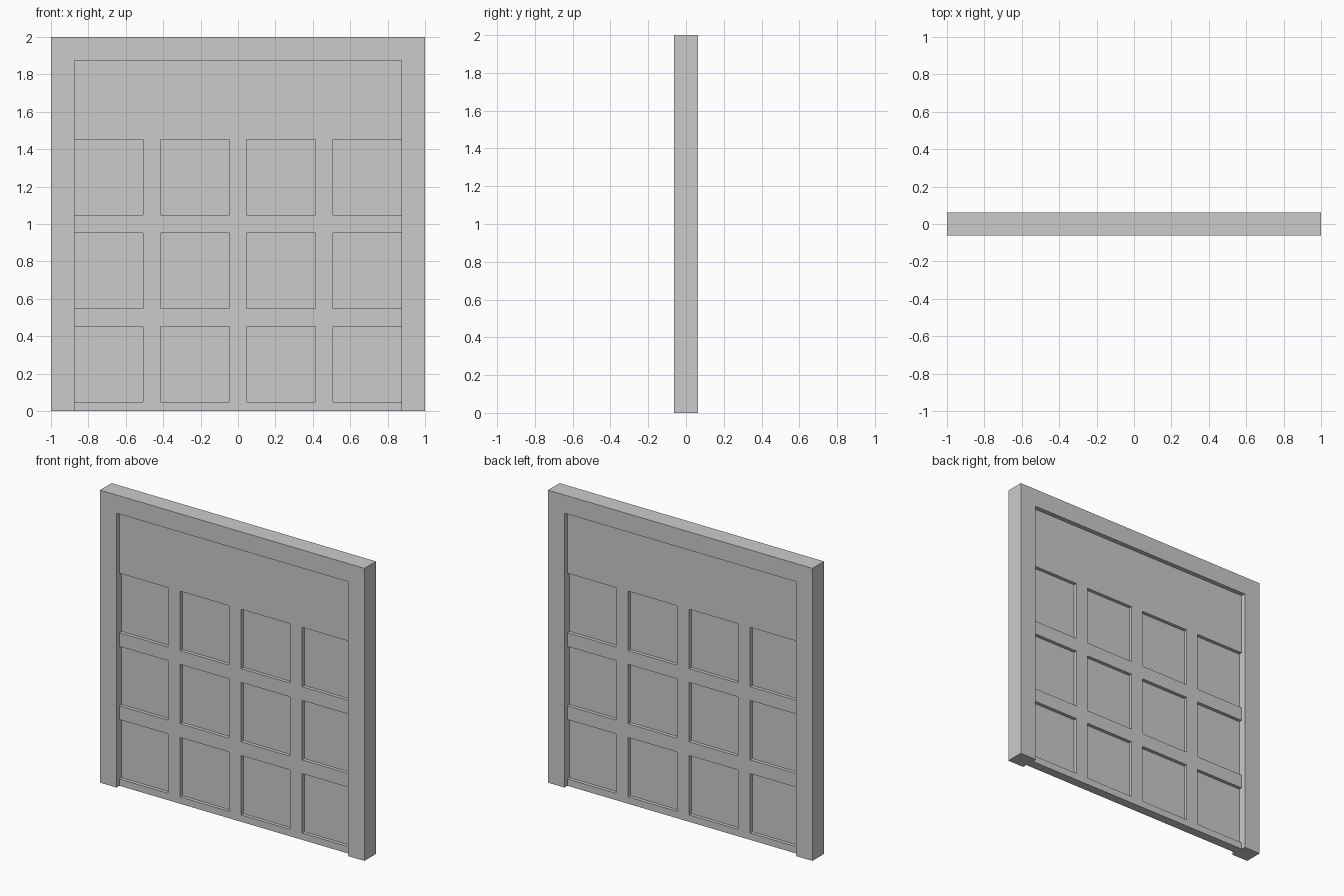
import bpy, bmesh

if "Cube" in bpy.data.objects:
    bpy.data.objects.remove(bpy.data.objects["Cube"])

FRAME_D, GRID_D, PANEL_D = 0.125, 0.0625, 0.015   # thicknesses along y
IN_X, IN_Z = 0.875, 1.875                         # opening in the frame


def finish(name, bm, depth):
    """Give a flat sheet at y = -depth/2 its thickness and link it."""
    bmesh.ops.recalc_face_normals(bm, faces=bm.faces)
    res = bmesh.ops.extrude_face_region(bm, geom=bm.faces[:], use_keep_orig=True)
    verts = [g for g in res["geom"] if isinstance(g, bmesh.types.BMVert)]
    bmesh.ops.translate(bm, verts=verts, vec=(0, depth, 0))
    bmesh.ops.recalc_face_normals(bm, faces=bm.faces)
    bmesh.ops.dissolve_limit(bm, angle_limit=0.01, verts=bm.verts, edges=bm.edges)
    mesh = bpy.data.meshes.new(name)
    bm.to_mesh(mesh)
    bm.free()
    obj = bpy.data.objects.new(name, mesh)
    bpy.context.collection.objects.link(obj)
    return obj


def plate(name, outline, depth):
    bm = bmesh.new()
    bm.faces.new([bm.verts.new((x, -depth / 2, z)) for x, z in outline])
    return finish(name, bm, depth)


def lattice(name, xs, zs, depth, is_solid):
    """Sheet of grid cells, leaving out the open ones."""
    bm = bmesh.new()
    for i in range(len(xs) - 1):
        for j in range(len(zs) - 1):
            if is_solid(i, j):
                corners = [(xs[i], zs[j]), (xs[i + 1], zs[j]),
                           (xs[i + 1], zs[j + 1]), (xs[i], zs[j + 1])]
                bm.faces.new([bm.verts.new((x, -depth / 2, z)) for x, z in corners])
    bmesh.ops.remove_doubles(bm, verts=bm.verts, dist=1e-5)
    return finish(name, bm, depth)


# Surround: two posts and a lintel
plate("door_frame", [(-1, 0), (-IN_X, 0), (-IN_X, IN_Z), (IN_X, IN_Z),
                     (IN_X, 0), (1, 0), (1, 2), (-1, 2)], FRAME_D)

# Shutter ribs: stiles between the pane columns, rails between the pane rows
xs = [-IN_X]
for c in (-0.461, 0, 0.461):
    xs += [c - 0.046, c + 0.046]
xs.append(IN_X)
zs = [0, 0.047, 0.453, 0.547, 0.953, 1.047, 1.453, IN_Z]
lattice("shutter_ribs", xs, zs, GRID_D,
        lambda i, j: not (i % 2 == 0 and j % 2 == 1))

# Recessed panes, one per open cell
lattice("recessed_panels", xs, zs, PANEL_D,
        lambda i, j: i % 2 == 0 and j % 2 == 1)
